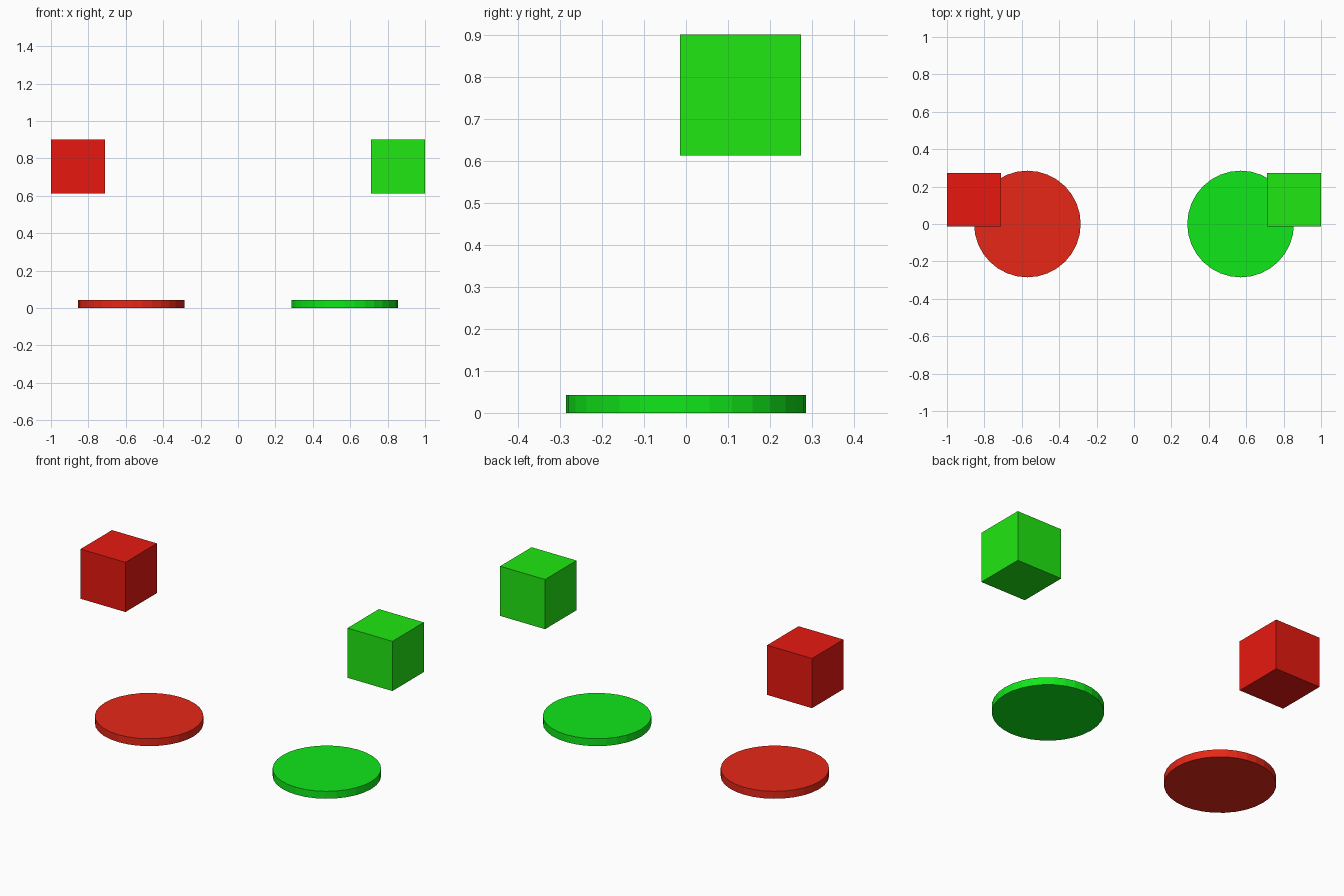
import bpy

if "Cube" in bpy.data.objects:
    bpy.data.objects.remove(bpy.data.objects["Cube"])


def paint(obj, name, color):
    mat = bpy.data.materials.new(name)
    mat.diffuse_color = (*color, 1)
    mat.use_nodes = True
    mat.node_tree.nodes["Principled BSDF"].inputs["Base Color"].default_value = mat.diffuse_color
    obj.data.materials.append(mat)


def add_block(name, x, color):
    size = 0.288
    bpy.ops.mesh.primitive_cube_add(size=size, location=(x, 0.13, 0.756))
    obj = bpy.context.object
    obj.name = name
    paint(obj, name + "_paint", color)


def add_disc(name, x, color):
    height = 0.043
    bpy.ops.mesh.primitive_cylinder_add(
        vertices=32, radius=0.285, depth=height, location=(x, 0, height / 2))
    obj = bpy.context.object
    obj.name = name
    paint(obj, name + "_paint", color)


# Floating cubes
add_block("red_cube", -0.856, (0.8, 0.0097, 0.0052))
add_block("green_cube", 0.856, (0.0144, 0.8, 0.006))

# Flat floor discs
add_disc("red_disc", -0.57, (0.8, 0.0203, 0.0086))
add_disc("green_disc", 0.57, (0.0052, 0.8, 0.0097))
